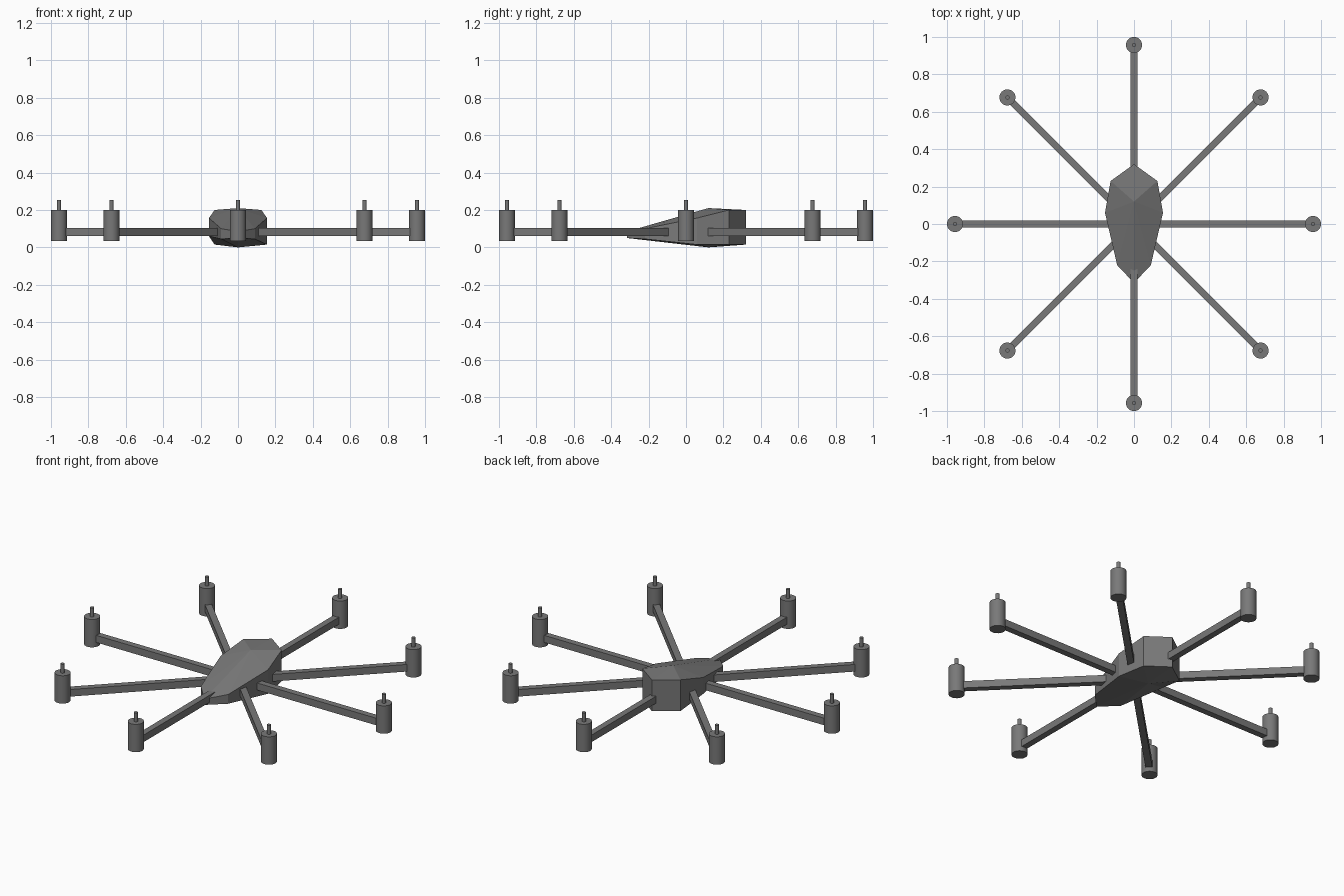
import bpy, bmesh
from math import pi, cos, sin
from mathutils import Matrix

cube = bpy.data.objects.get("Cube")
if cube:
    bpy.data.objects.remove(cube, do_unlink=True)

grey = bpy.data.materials.new("dark_grey")
grey.use_nodes = True
colour = (0.19, 0.19, 0.19, 1)
grey.diffuse_color = colour
grey.node_tree.nodes["Principled BSDF"].inputs["Base Color"].default_value = colour


def make_object(name, bm, smooth=False):
    bmesh.ops.recalc_face_normals(bm, faces=bm.faces[:])
    mesh = bpy.data.meshes.new(name)
    bm.to_mesh(mesh)
    bm.free()
    mesh.materials.append(grey)
    obj = bpy.data.objects.new(name, mesh)
    bpy.context.collection.objects.link(obj)
    if smooth:
        bpy.ops.object.select_all(action="DESELECT")
        obj.select_set(True)
        bpy.context.view_layer.objects.active = obj
        bpy.ops.object.shade_smooth_by_angle(angle=pi / 6)
    return obj


def cylinder(name, x, y, radius, bottom, top, sides):
    bm = bmesh.new()
    bmesh.ops.create_cone(
        bm, cap_ends=True, segments=sides, radius1=radius, radius2=radius,
        depth=top - bottom,
        matrix=Matrix.Translation((x, y, (bottom + top) / 2)))
    return make_object(name, bm, smooth=True)


# Faceted body: an outline of (x, y, low z, high z) with a peak above and below
outline = [
    (0, -0.315, 0.05, 0.085),
    (0.09, -0.22, 0.045, 0.1),
    (0.155, 0.06, 0.015, 0.157),
    (0.125, 0.23, 0.015, 0.2),
    (0, 0.32, 0.015, 0.2),
    (-0.125, 0.23, 0.015, 0.2),
    (-0.155, 0.06, 0.06, 0.157),
    (-0.09, -0.22, 0.045, 0.1),
]
bm = bmesh.new()
low = [bm.verts.new((x, y, a)) for x, y, a, b in outline]
high = [bm.verts.new((x, y, b)) for x, y, a, b in outline]
peak = bm.verts.new((0, 0.12, 0.21))
keel = bm.verts.new((0, 0.12, 0))
for i in range(len(outline)):
    j = (i + 1) % len(outline)
    bm.faces.new((low[i], low[j], high[j], high[i]))
    bm.faces.new((high[i], high[j], peak))
    bm.faces.new((low[j], low[i], keel))
make_object("body", bm)

# Eight radial arms, each carrying a motor and its shaft
REACH = 0.957
for i in range(8):
    angle = i * pi / 4
    bm = bmesh.new()
    bmesh.ops.create_cube(
        bm, size=1,
        matrix=Matrix.Rotation(angle, 4, "Z")
        @ Matrix.Translation((REACH / 2, 0, 0.083))
        @ Matrix.Diagonal((REACH, 0.037, 0.042, 1)))
    make_object(f"arm_{i + 1}", bm)
    x, y = REACH * cos(angle), REACH * sin(angle)
    cylinder(f"motor_{i + 1}", x, y, 0.043, 0.035, 0.2, 32)
    cylinder(f"shaft_{i + 1}", x, y, 0.011, 0.19, 0.253, 16)
